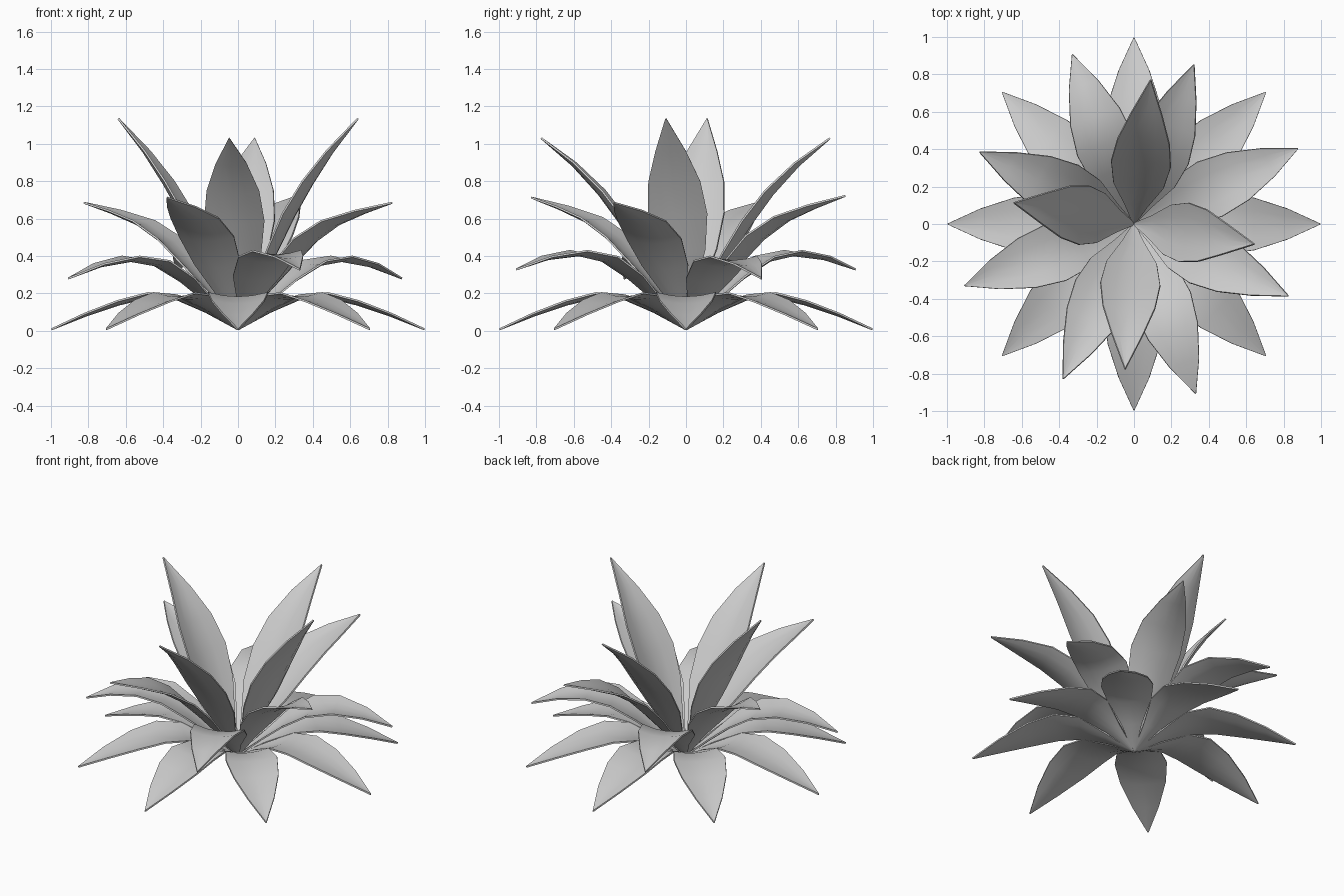
import bpy, bmesh
from math import radians, cos, sin
from mathutils import Vector

if "Cube" in bpy.data.objects:
    bpy.data.objects.remove(bpy.data.objects["Cube"])

# half-width at each of the seven stations, root to tip
WIDTHS = [0.006, 0.062, 0.135, 0.16, 0.14, 0.082, 0.002]
ACROSS = [-1, -0.5, 0, 0.5, 1]


def leaf(name, path, angle, cup):
    """Thin cupped leaf blade following a (radius, height) path."""
    bm = bmesh.new()
    a = radians(angle)
    out, side = Vector((cos(a), sin(a), 0)), Vector((-sin(a), cos(a), 0))
    pts = [out * r + Vector((0, 0, z)) for r, z in path]
    rows = []
    for i, (p, w) in enumerate(zip(pts, WIDTHS)):
        t = (pts[min(i + 1, len(pts) - 1)] - pts[max(i - 1, 0)]).normalized()
        n = t.cross(side)
        lift = cup * w / max(WIDTHS)
        rows.append([bm.verts.new(p + side * (w * u) + n * (lift * (u * u - 0.5)))
                     for u in ACROSS])
    for low, high in zip(rows, rows[1:]):
        for j in range(len(ACROSS) - 1):
            bm.faces.new((low[j + 1], low[j], high[j], high[j + 1])).smooth = True
    # upper sides face up
    bm.normal_update()
    if sum(f.normal.z for f in bm.faces) < 0:
        bmesh.ops.reverse_faces(bm, faces=bm.faces[:])
    me = bpy.data.meshes.new(name)
    bm.to_mesh(me)
    bm.free()
    ob = bpy.data.objects.new(name, me)
    bpy.context.collection.objects.link(ob)
    # slight blade thickness
    mod = ob.modifiers.new("thickness", 'SOLIDIFY')
    mod.thickness, mod.offset = 0.01, 0
    # crisp rims
    bpy.ops.object.select_all(action='DESELECT')
    ob.select_set(True)
    bpy.context.view_layer.objects.active = ob
    bpy.ops.object.modifier_apply(modifier=mod.name)
    bpy.ops.object.shade_smooth_by_angle(angle=radians(40))


def raised(path, dz):
    return [(r, z + dz * r) for r, z in path]


# centreline paths, root to tip
GROUND = [(0, 0.008), (0.17, 0.105), (0.33, 0.18), (0.48, 0.19), (0.64, 0.15), (0.82, 0.085), (0.997, 0.008)]
LOW = [(0, 0.008), (0.16, 0.15), (0.3, 0.27), (0.45, 0.36), (0.61, 0.385), (0.79, 0.35), (0.965, 0.28)]
MID = [(0, 0.008), (0.13, 0.18), (0.27, 0.34), (0.41, 0.48), (0.56, 0.575), (0.73, 0.635), (0.91, 0.685)]
TOP = [(0, 0.008), (0.095, 0.21), (0.195, 0.43), (0.285, 0.62), (0.385, 0.79), (0.5, 0.955), (0.65, 1.135)]
TOP_WIDE = [(0, 0.008), (0.105, 0.2), (0.22, 0.4), (0.335, 0.58), (0.455, 0.74), (0.6, 0.89), (0.775, 1.03)]

# outer ring resting on the ground
for k in range(8):
    leaf(f"ground_leaf_{k}", GROUND, 45 * k, 0.024)

# drooping low leaves
for k, (ang, dz) in enumerate([(24.7, 0), (110, 0.05), (200, 0), (290, 0.05)]):
    leaf(f"low_leaf_{k}", raised(LOW, dz), ang, 0.028)

# spreading middle leaves
for k, (ang, dz) in enumerate([(-25, 0), (69.4, 0.04), (155, 0), (245.4, 0.03)]):
    leaf(f"middle_leaf_{k}", raised(MID, dz), ang, 0.03)

# upright inner leaves
for k, (ang, path) in enumerate([(-9.5, TOP), (83.4, TOP_WIDE), (170, TOP), (266.5, TOP_WIDE)]):
    leaf(f"upright_leaf_{k}", path, ang, 0.036)
